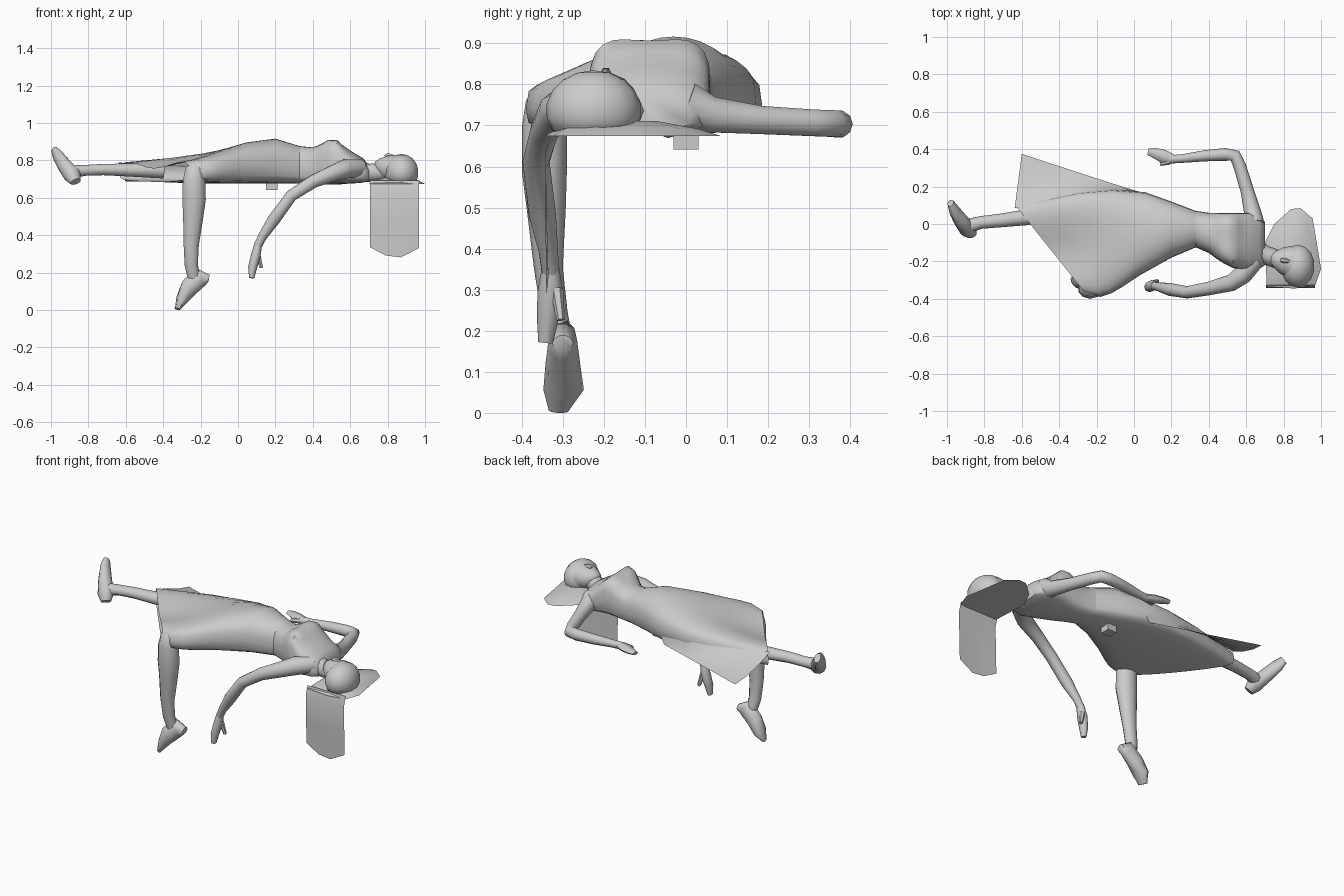
import bpy, bmesh, math
from mathutils import Vector


def finish(name, verts, faces):
    me = bpy.data.meshes.new(name)
    me.from_pydata([tuple(v) for v in verts], [], faces)
    bm = bmesh.new()
    bm.from_mesh(me)
    bmesh.ops.recalc_face_normals(bm, faces=bm.faces)
    bm.to_mesh(me)
    bm.free()
    me.shade_smooth()
    me.set_sharp_from_angle(angle=math.radians(55))
    ob = bpy.data.objects.new(name, me)
    bpy.context.collection.objects.link(ob)
    return ob


def bridge(name, rings, caps=(True, True)):
    n = len(rings[0])
    verts = [v for r in rings for v in r]
    faces = [(i * n + j, i * n + (j + 1) % n, (i + 1) * n + (j + 1) % n, (i + 1) * n + j)
             for i in range(len(rings) - 1) for j in range(n)]
    if caps[0]:
        faces.append(tuple(range(n)))
    if caps[1]:
        faces.append(tuple(range(len(verts) - n, len(verts))))
    return finish(name, verts, faces)


def tube(name, pts, ref=(0, 0, 1), sides=10):
    """Limb along points (x, y, z, side radius, up radius)."""
    ps = [Vector(p[:3]) for p in pts]
    rings = []
    for i, p in enumerate(pts):
        d = (ps[min(i + 1, len(ps) - 1)] - ps[max(i - 1, 0)]).normalized()
        side = d.cross(Vector(ref)).normalized()
        up = side.cross(d)
        rings.append([ps[i] + side * p[3] * math.cos(a) + up * p[-1] * math.sin(a)
                      for a in (2 * math.pi * k / sides for k in range(sides))])
    return bridge(name, rings)


def body_loft(name, sections, caps):
    """Sections: left edge, right edge, bottom, top, middle sag, roundness of the top."""
    n = 28
    rings = []
    for lx, ly, rx, ry, zb, zt, sag, power in sections:
        ring = []
        zm = zb + 0.4 * (zt - zb)
        for k in range(n):
            a = 2 * math.pi * k / n
            u = (1 - math.cos(a)) / 2
            s = math.sin(a)
            if k in (0, n // 2):
                z = zm
            elif s > 0:
                z = zm + (zt - zm) * s ** power - sag * s ** 6
            else:
                z = zm - (zm - zb) * (-s) ** 0.4
            ring.append(Vector((lx + (rx - lx) * u, ly + (ry - ly) * u, z)))
        rings.append(ring)
    return bridge(name, rings, caps)


def ball(name, loc, size, floor=0.69):
    """Ellipsoid flattened where it rests on the surface."""
    bm = bmesh.new()
    bmesh.ops.create_uvsphere(bm, u_segments=14, v_segments=9, radius=1)
    for v in bm.verts:
        v.co = Vector(loc) + Vector([v.co[i] * size[i] for i in range(3)])
        v.co.z = max(v.co.z, floor)
    vs = [v.co.copy() for v in bm.verts]
    fs = [tuple(v.index for v in f.verts) for f in bm.faces]
    bm.free()
    return finish(name, vs, fs)


# Upper body
waist = (0.33, 0.07, 0.33, -0.125, 0.685, 0.885, 0, 0.75)
body_loft("bodice", [
    (0.70, 0.01, 0.70, -0.22, 0.70, 0.78, 0, 0.7),
    (0.67, 0.05, 0.67, -0.24, 0.69, 0.82, 0, 0.7),
    (0.61, 0.06, 0.61, -0.25, 0.685, 0.855, 0, 0.65),
    (0.56, 0.06, 0.56, -0.24, 0.685, 0.90, 0.01, 0.55),
    (0.525, 0.06, 0.53, -0.235, 0.685, 0.94, 0.025, 0.52),
    (0.48, 0.06, 0.48, -0.21, 0.685, 0.94, 0.025, 0.6),
    (0.44, 0.06, 0.44, -0.185, 0.685, 0.905, 0.01, 0.65),
    (0.40, 0.06, 0.40, -0.155, 0.685, 0.878, 0, 0.75), waist], (True, False))

# Skirt fanning out from the waist to a slanted open hem
body_loft("skirt", [
    waist,
    (0.20, 0.12, 0.20, -0.18, 0.685, 0.925, 0, 0.8),
    (0.06, 0.17, 0.03, -0.275, 0.685, 0.905, 0, 0.7),
    (-0.12, 0.185, -0.06, -0.335, 0.685, 0.875, 0.01, 0.6),
    (-0.30, 0.17, -0.12, -0.37, 0.685, 0.852, 0.025, 0.5),
    (-0.47, 0.135, -0.18, -0.39, 0.69, 0.832, 0.04, 0.42),
    (-0.635, 0.10, -0.26, -0.37, 0.695, 0.815, 0.05, 0.4)], (False, False))

# Loose skirt fabric lying beside the straight leg
inner = [(0.06, 0.165), (-0.12, 0.178), (-0.30, 0.16), (-0.47, 0.122), (-0.638, 0.085)]
outer = [(0.03, 0.17), (-0.12, 0.218), (-0.28, 0.27), (-0.44, 0.322), (-0.60, 0.375)]
sheet = []
for i, (a, b) in enumerate(zip(inner, outer)):
    for t in (0, 0.2, 0.4, 0.7, 1):
        z = 0.695 + (0.07 + 0.008 * i) * (1 - t) ** 1.5
        sheet.append((a[0] + (b[0] - a[0]) * t, a[1] + (b[1] - a[1]) * t, z))
finish("skirt_side_fabric", sheet,
       [(i * 5 + j, i * 5 + j + 1, i * 5 + j + 6, i * 5 + j + 5) for i in range(4) for j in range(4)])

# Legs
tube("straight_leg", [(-0.40, 0.062, 0.755, 0.045), (-0.58, 0.035, 0.757, 0.042, 0.036),
                      (-0.72, 0.018, 0.76, 0.036, 0.032),
                      (-0.82, 0.008, 0.755, 0.034, 0.03), (-0.90, -0.015, 0.748, 0.038)])
tube("straight_foot", [(-0.868, -0.055, 0.695, 0.025, 0.03), (-0.885, -0.03, 0.73, 0.045, 0.048),
                       (-0.93, 0.025, 0.785, 0.045, 0.038), (-0.962, 0.075, 0.83, 0.045, 0.028),
                       (-0.98, 0.112, 0.86, 0.028, 0.018)], ref=(1, 0, 0))
tube("bent_thigh", [(-0.08, -0.25, 0.76, 0.06), (-0.15, -0.29, 0.757, 0.06),
                    (-0.21, -0.32, 0.745, 0.055), (-0.25, -0.34, 0.735, 0.04)])
tube("hanging_shin", [(-0.225, -0.335, 0.785, 0.03), (-0.23, -0.34, 0.765, 0.05, 0.052),
                      (-0.235, -0.345, 0.70, 0.055, 0.063), (-0.235, -0.345, 0.60, 0.055, 0.066),
                      (-0.24, -0.34, 0.50, 0.047, 0.056), (-0.25, -0.335, 0.36, 0.035, 0.043),
                      (-0.25, -0.32, 0.25, 0.032, 0.037), (-0.235, -0.305, 0.18, 0.03, 0.035)],
     ref=(1, 0, 0))
tube("hanging_foot", [(-0.155, -0.30, 0.178, 0.025, 0.02), (-0.20, -0.30, 0.185, 0.035, 0.055),
                      (-0.26, -0.30, 0.13, 0.042, 0.052), (-0.30, -0.298, 0.065, 0.05, 0.032),
                      (-0.324, -0.31, 0.014, 0.027, 0.012)])

# Arms
tube("hanging_arm", [(0.65, -0.19, 0.765, 0.05), (0.58, -0.27, 0.765, 0.053),
                     (0.52, -0.315, 0.745, 0.045), (0.40, -0.345, 0.695, 0.036),
                     (0.285, -0.365, 0.62, 0.033), (0.19, -0.35, 0.49, 0.034),
                     (0.13, -0.335, 0.40, 0.024), (0.105, -0.33, 0.35, 0.022)])
tube("lying_arm", [(0.64, 0.0, 0.76, 0.058), (0.635, 0.06, 0.735, 0.046),
                   (0.605, 0.18, 0.722, 0.036), (0.565, 0.31, 0.715, 0.034),
                   (0.54, 0.365, 0.713, 0.034), (0.49, 0.372, 0.712, 0.034),
                   (0.38, 0.365, 0.711, 0.03), (0.26, 0.35, 0.71, 0.023), (0.19, 0.345, 0.71, 0.022)])

# Hands
tube("hanging_palm", [(0.11, -0.33, 0.37, 0.02), (0.095, -0.33, 0.30, 0.032, 0.026),
                      (0.078, -0.337, 0.235, 0.026, 0.024), (0.073, -0.342, 0.18, 0.018, 0.014)],
     ref=(1, 0, 0), sides=8)
tube("lying_palm", [(0.22, 0.347, 0.71, 0.02), (0.16, 0.36, 0.712, 0.036, 0.02),
                    (0.11, 0.38, 0.712, 0.028, 0.014), (0.075, 0.388, 0.712, 0.018, 0.01)], sides=8)
tube("hanging_thumb", [(0.105, -0.315, 0.31, 0.016), (0.125, -0.305, 0.235, 0.010)], ref=(1, 0, 0), sides=6)
tube("lying_thumb", [(0.19, 0.335, 0.71, 0.018), (0.14, 0.32, 0.705, 0.010)], sides=6)

# Neck, head and face
tube("neck", [(0.62, -0.12, 0.75, 0.065), (0.70, -0.165, 0.742, 0.05), (0.80, -0.20, 0.75, 0.05)])
tube("face", [(0.732, -0.185, 0.785, 0.018), (0.75, -0.187, 0.783, 0.042, 0.038),
              (0.785, -0.193, 0.772, 0.068, 0.062), (0.83, -0.20, 0.765, 0.085, 0.074),
              (0.88, -0.215, 0.76, 0.09, 0.078)], sides=14)
ball("hair_cap", (0.875, -0.225, 0.745), (0.092, 0.116, 0.098), 0.685)
tube("nose", [(0.835, -0.20, 0.828, 0.010), (0.80, -0.195, 0.836, 0.014), (0.788, -0.193, 0.828, 0.012)], sides=6)

# Hair spread on the surface
rim = [(0.70, -0.10), (0.75, 0.0), (0.84, 0.08), (0.89, 0.085), (0.955, 0.03),
       (0.98, -0.12), (1.0, -0.24), (0.97, -0.325), (0.86, -0.345), (0.71, -0.335)]
c = Vector((0.85, -0.18))
rings = []
for t, z in ((1, 0.683), (0.8, 0.70), (0.4, 0.72)):
    rings.append([Vector((c.x + (x - c.x) * t, c.y + (y - c.y) * t, z)) for x, y in rim])
bridge("spread_hair", rings)

# Hair hanging over the edge
hair = []
for x, zb, bow in ((0.705, 0.345, 0), (0.79, 0.30, 0.01), (0.87, 0.29, 0.01), (0.967, 0.34, 0)):
    for t in (0, 0.15, 0.55, 1):
        hair.append((x, -0.325 - 0.02 * min(1, t * 6) - bow * t * 0.5 + 0.01 * t, 0.70 + (zb - 0.70) * t))
finish("hanging_hair", hair,
       [(i * 4 + j, i * 4 + j + 1, i * 4 + j + 5, i * 4 + j + 4) for i in range(3) for j in range(3)])

# Small block under the back
bpy.ops.mesh.primitive_cube_add(size=0.06, location=(0.18, 0, 0.68))
bpy.context.object.name = "support_block"

# Rest the model exactly on the ground
objs = [o for o in bpy.data.objects if o.type == 'MESH']
bpy.context.view_layer.update()
low = min((o.matrix_world @ v.co).z for o in objs for v in o.data.vertices)
for o in objs:
    o.location.z -= low
